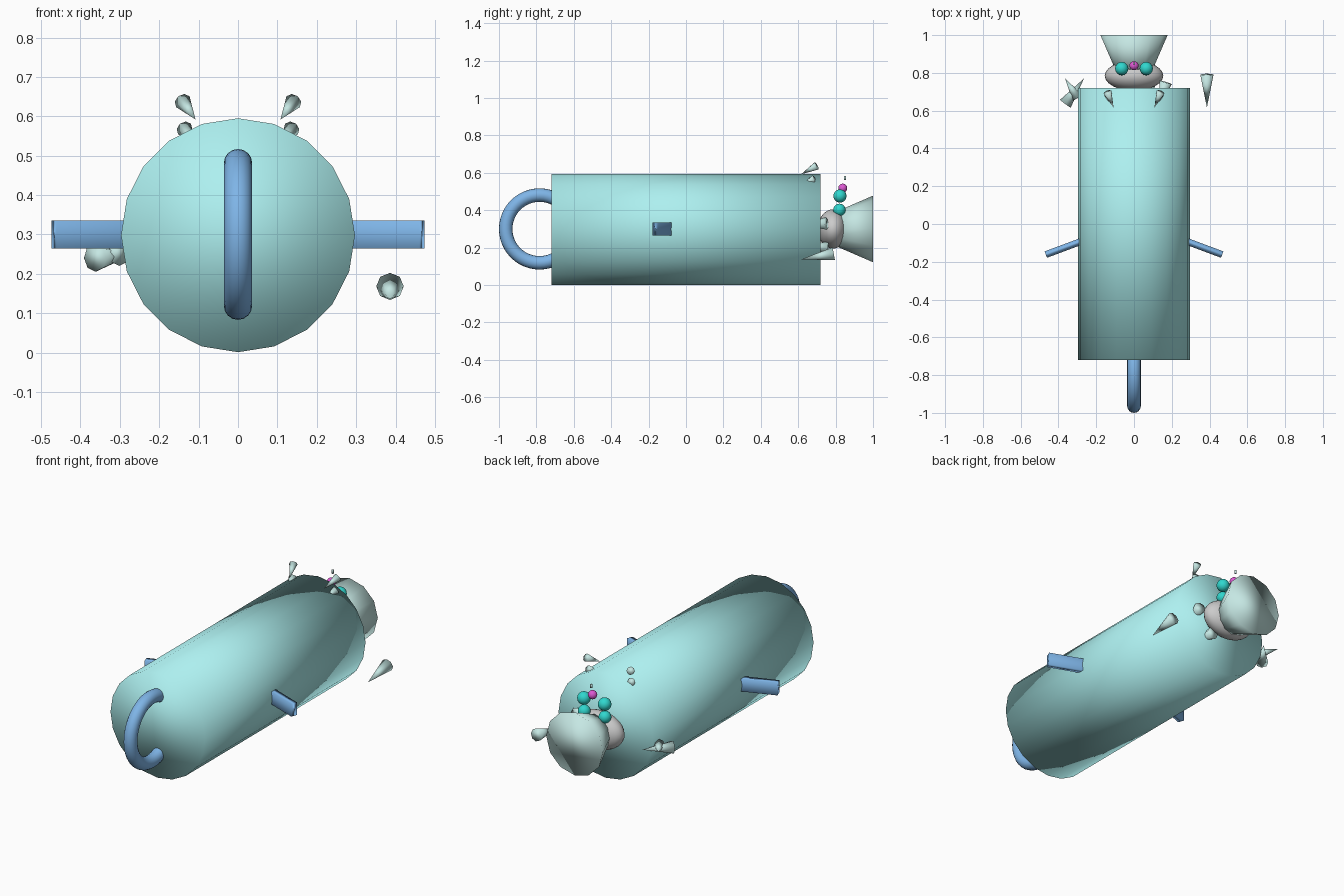
import bpy
from math import pi, atan2
from mathutils import Vector

if "Cube" in bpy.data.objects:
    bpy.data.objects.remove(bpy.data.objects["Cube"])


def material(name, rgb):
    m = bpy.data.materials.new(name)
    m.diffuse_color = (*rgb, 1)
    m.use_nodes = True
    m.node_tree.nodes["Principled BSDF"].inputs["Base Color"].default_value = m.diffuse_color
    return m


AQUA = material("aqua", (0.42, 0.87, 0.87))
PALE = material("pale_aqua", (0.56, 0.80, 0.77))
BLUE = material("blue", (0.21, 0.46, 0.80))
TEAL = material("teal", (0.03, 0.68, 0.62))
PINK = material("pink", (0.72, 0.10, 0.65))


def finish(name, mat=None):
    ob = bpy.context.object
    ob.name = name
    bpy.ops.object.shade_smooth()
    if mat:
        ob.data.materials.append(mat)
    return ob


def ball(name, loc, scale, mat=None):
    bpy.ops.mesh.primitive_uv_sphere_add(segments=24, ring_count=16, radius=1, location=loc)
    ob = finish(name, mat)
    ob.scale = scale
    return ob


def cone(name, base, tip, r, mat, r_tip=0.0, sides=8):
    """Cone whose wide end is centred on base and whose narrow end is at tip."""
    base, tip = Vector(base), Vector(tip)
    axis = tip - base
    bpy.ops.mesh.primitive_cone_add(vertices=sides, radius1=r, radius2=r_tip,
                                    depth=axis.length, location=(base + tip) / 2)
    ob = finish(name, mat)
    ob.rotation_euler = axis.to_track_quat('Z', 'Y').to_euler()
    return ob


# main barrel lying along y
bpy.ops.mesh.primitive_cylinder_add(vertices=20, radius=0.297, depth=1.44,
                                    location=(0, 0, 0.298), rotation=(pi / 2, 0, 0))
finish("body", AQUA)

# ring handle on the front
bpy.ops.mesh.primitive_torus_add(major_radius=0.181, minor_radius=0.036,
                                 major_segments=48, minor_segments=16,
                                 location=(0, -0.783, 0.3), rotation=(0, pi / 2, 0))
finish("front_ring", BLUE)

# swept side bars
for s, side in ((1, "right"), (-1, "left")):
    outer, inner = Vector((0.467 * s, -0.162, 0.3)), Vector((0.21 * s, -0.066, 0.3))
    d = outer - inner
    bpy.ops.mesh.primitive_cube_add(size=1, location=(outer + inner) / 2,
                                    rotation=(0, 0, atan2(d.y, d.x)))
    finish(side + "_bar", BLUE).scale = (d.length, 0.036, 0.071)

# rear ball and flared end
ball("rear_ball", (0, 0.785, 0.3), (0.155, 0.08, 0.105))
cone("rear_flare", (0, 1.0, 0.3), (0, 0.79, 0.3), 0.178, PALE, r_tip=0.087, sides=12)

# stacked beads on the rear ball
for s, side in ((1, "right"), (-1, "left")):
    ball(side + "_upper_bead", (0.065 * s, 0.823, 0.476), (0.035,) * 3, TEAL)
    ball(side + "_lower_bead", (0.065 * s, 0.82, 0.402), (0.033,) * 3, TEAL)
ball("centre_bead", (0, 0.838, 0.518), (0.024,) * 3, PINK)
bpy.ops.mesh.primitive_cylinder_add(vertices=8, radius=0.006, depth=0.02, location=(0, 0.85, 0.572))
finish("bead_pin", PALE)

# paired small spikes on top of the barrel
for s, side in ((1, "right"), (-1, "left")):
    cone(side + "_upper_spike", (0.14 * s, 0.697, 0.637), (0.108 * s, 0.615, 0.592), 0.022, PALE)
    cone(side + "_lower_spike", (0.136 * s, 0.685, 0.568), (0.105 * s, 0.605, 0.525), 0.021, PALE)

# larger loose spikes near the rear
cone("right_spike", (0.386, 0.79, 0.168), (0.386, 0.615, 0.137), 0.035, PALE)
cone("left_spike_a", (-0.363, 0.637, 0.24), (-0.265, 0.77, 0.25), 0.035, PALE)
cone("left_spike_b", (-0.30, 0.67, 0.25), (-0.365, 0.77, 0.265), 0.03, PALE)
cone("inner_spike_a", (0.168, 0.75, 0.33), (0.13, 0.62, 0.32), 0.034, PALE)
cone("inner_spike_b", (0.085, 0.76, 0.2), (0.08, 0.62, 0.21), 0.034, PALE)
